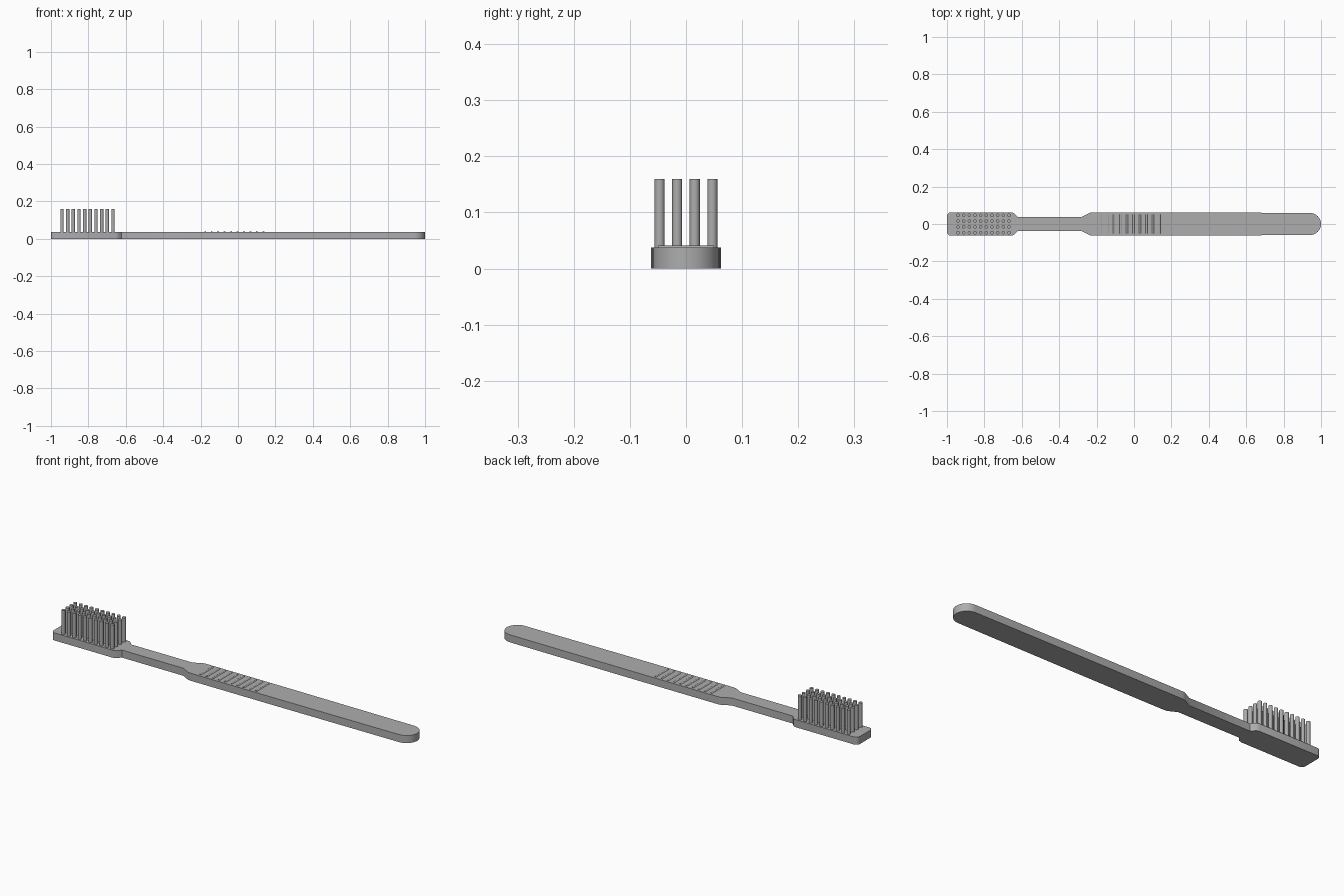
import bpy, bmesh
from math import sin, cos, pi

cube = bpy.data.objects.get("Cube")
if cube:
    bpy.data.objects.remove(cube, do_unlink=True)

THICK = 0.038

# One plain grey plastic
grey = bpy.data.materials.new("grey plastic")
GREY = (0.42, 0.42, 0.42, 1)
grey.diffuse_color = GREY
grey.use_nodes = True
grey.node_tree.nodes["Principled BSDF"].inputs["Base Color"].default_value = GREY


def finish(obj, name):
    obj.name = obj.data.name = name
    obj.data.materials.append(grey)
    bpy.ops.object.select_all(action='DESELECT')
    obj.select_set(True)
    bpy.context.view_layer.objects.active = obj
    bpy.ops.object.shade_smooth_by_angle(angle=pi / 6)
    return obj


def arc(cx, cy, rx, ry, start, end, steps):
    angles = [start + (end - start) * i / steps for i in range(steps + 1)]
    return [(cx + rx * cos(a), cy + ry * sin(a)) for a in angles]


def rod(name, radius, depth, location, rotation=(0, 0, 0)):
    bpy.ops.mesh.primitive_cylinder_add(vertices=16, radius=radius, depth=depth,
                                        location=location, rotation=rotation)
    return finish(bpy.context.object, name)


# Body: half outline from head tip to handle end, mirrored across y and extruded
half = [(-1, 0)] + arc(-0.98, 0.042, 0.02, 0.02, pi, pi / 2, 6)
half += [(-0.652, 0.062), (-0.64, 0.057), (-0.622, 0.037), (-0.28, 0.037),
         (-0.237, 0.06), (-0.22, 0.062), (0.22, 0.062), (0.72, 0.06)]
half += arc(0.94, 0, 0.06, 0.059, pi / 2, 0, 12)
outline = half + [(x, -y) for x, y in reversed(half[1:-1])]

bm = bmesh.new()
base = bm.faces.new([bm.verts.new((x, y, 0)) for x, y in outline])
top = bmesh.ops.extrude_face_region(bm, geom=[base])
bmesh.ops.translate(bm, vec=(0, 0, THICK),
                    verts=[v for v in top["geom"] if isinstance(v, bmesh.types.BMVert)])
bmesh.ops.recalc_face_normals(bm, faces=bm.faces)
mesh = bpy.data.meshes.new("brush_body")
bm.to_mesh(mesh)
bm.free()
body = bpy.data.objects.new("brush_body", mesh)
bpy.context.collection.objects.link(body)
finish(body, "brush_body")

# Bristles: ten columns of four tufts
for col in range(10):
    for row in range(4):
        rod(f"bristle_{col + 1}_{row + 1}", 0.009, 0.15,
            (-0.941 + 0.0303 * col, -0.047 + 0.0313 * row, 0.085))

# Thumb grip: low rounded ridges across the handle
for i in range(10):
    rod(f"grip_ridge_{i + 1}", 0.006, 0.1, (-0.175 + 0.0345 * i, 0, THICK - 0.003),
        (pi / 2, 0, 0))
